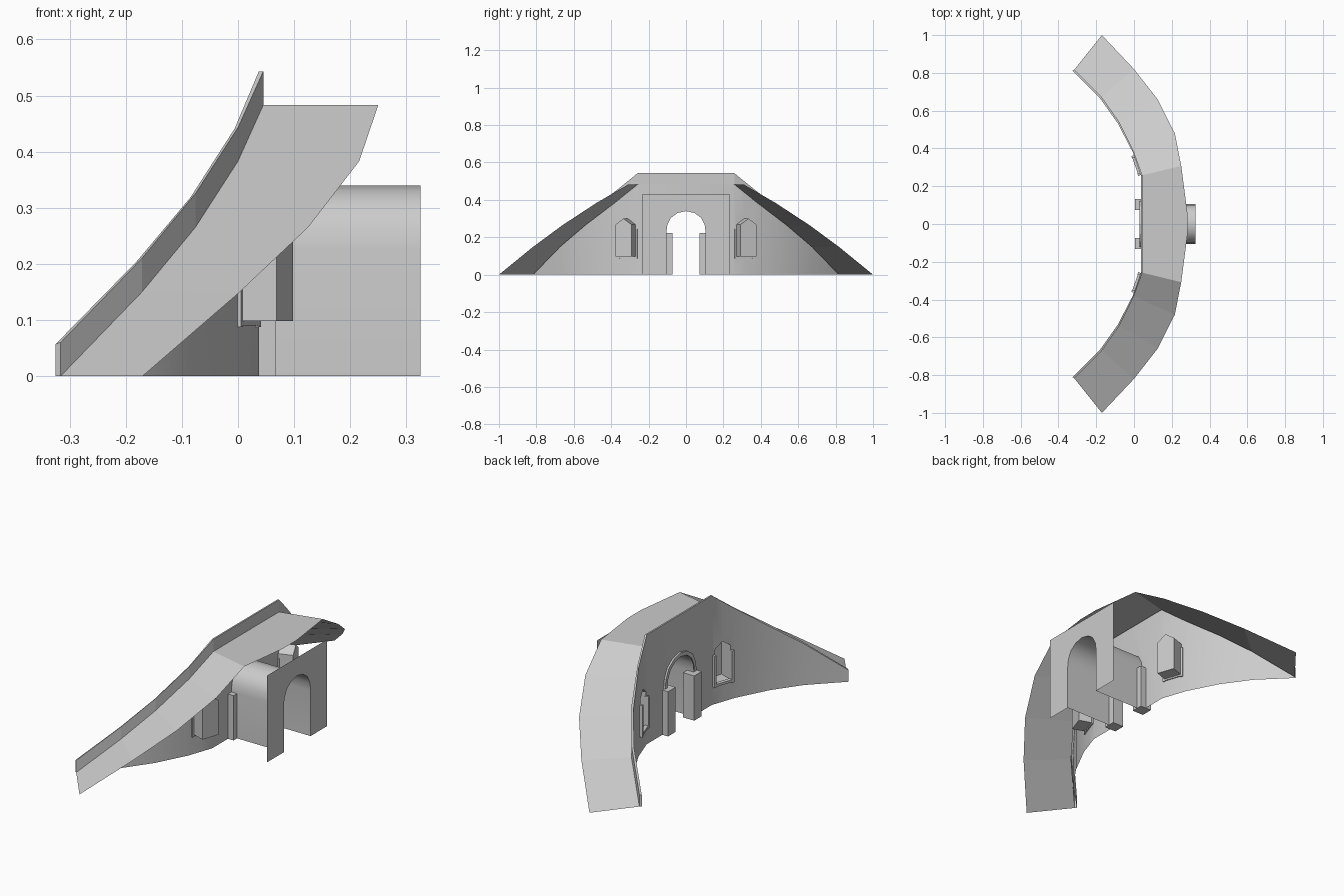
import bpy, bmesh
from mathutils import Vector

if "Cube" in bpy.data.objects:
    bpy.data.objects.remove(bpy.data.objects["Cube"])

def make(name, faces, smooth=False):
    """Build one object from a list of polygons, welding shared points."""
    bm = bmesh.new()
    for f in faces:
        bm.faces.new([bm.verts.new(p) for p in f])
    bmesh.ops.remove_doubles(bm, verts=bm.verts, dist=0.0005)
    bmesh.ops.recalc_face_normals(bm, faces=bm.faces)
    me = bpy.data.meshes.new(name)
    bm.to_mesh(me)
    bm.free()
    ob = bpy.data.objects.new(name, me)
    bpy.context.collection.objects.link(ob)
    if smooth:
        bpy.context.view_layer.objects.active = ob
        ob.select_set(True)
        bpy.ops.object.shade_smooth_by_angle()
        ob.select_set(False)
    return ob

def strip(a, b, closed=False):
    """Quads between two equal-length rows of points."""
    n = len(a)
    return [(a[i], a[(i + 1) % n], b[(i + 1) % n], b[i])
            for i in range(n if closed else n - 1)]

def box(at, u0, u1, z0, z1, d0, d1):
    """Box in a local frame: along wall, height, depth."""
    lo = [at(u, z0, d) for u, d in ((u0, d0), (u1, d0), (u1, d1), (u0, d1))]
    hi = [at(u, z1, d) for u, d in ((u0, d0), (u1, d0), (u1, d1), (u0, d1))]
    return strip(lo, hi, True) + [lo, hi]

# Plan of one half, from the centre out to the low end: x, y, roof height
INNER = [(.045, .258, .483), (0, .382, .383), (-.076, .537, .265),
         (-.171, .672, .15), (-.316, .817, 0)]
FRONT = [(.037, .255, .543), (-.006, .379, .441), (-.085, .532, .318),
         (-.18, .666, .205), (-.325, .811, .057)]
OUTER = [(.25, .308, .483), (.216, .48, .383), (.125, .66, .265),
         (0, .82, .147), (-.17, 1.0, 0)]

def both(row):
    """Full row from -y to +y."""
    return [(x, -y, z) for x, y, z in reversed(row)] + list(row)

# Sloping roof
mid = [(.283, .055, .483)]
roof = []
for s in (-1, 1):
    roof += strip([(x, s * y, z) for x, y, z in INNER],
                  [(x, s * y, z) for x, y, z in OUTER])
roof.append([(.045, -.258, .483), (.25, -.308, .483), (.283, -.055, .483),
             (.283, .055, .483), (.25, .308, .483), (.045, .258, .483)])
make("roof", roof)

# Parapet top, back and ends
front, inner = both(FRONT), both(INNER)
raised = [(x, y, z + .06) for x, y, z in inner]
ends = [[front[i], raised[i], inner[i], (front[i][0], front[i][1], 0)] for i in (0, -1)]
make("parapet", strip(front, raised) + strip(raised, inner) + ends)

# Door arch outline (y, z)
half = [(.105, 0), (.105, .225), (.1, .265), (.08, .305), (.045, .33)]
ARCH = half + [(0, .34)] + [(-y, z) for y, z in reversed(half)]

def arch_panel(x, w, h):
    """Flat panel with the door arch cut out, as two halves."""
    out = []
    for s in (-1, 1):
        edge = [(x, s * y, z) for y, z in half] + [(x, 0, .34)]
        out.append(edge + [(x, 0, h), (x, s * w, h), (x, s * w, 0)])
    return out

# Curved wall with window and door openings
WC, WH, Z0, Z1, Z2 = .06, .045, .098, .268, .3
wall = arch_panel(.037, .255, .543)
for s in (-1, 1):
    p = [Vector((x, s * y, 0)) for x, y, z in FRONT]
    L = (p[1] - p[0]).length
    t = (p[1] - p[0]) / L
    n = Vector((-t.y * -s, t.x * -s, 0))   # points behind the wall
    if n.x < 0:
        n = -n

    def at(u, z, d=0, o=p[0], t=t, n=n):
        return tuple(o + t * u + n * d + Vector((0, 0, z)))

    top = .543 + (.441 - .543) * WC / L
    for e, far, zt in ((-1, 0, .543), (1, L, .441)):
        wall.append([at(far, 0), at(WC, 0), at(WC, Z0), at(WC + e * WH, Z0),
                     at(WC + e * WH, Z1), at(WC, Z2), at(WC, top), at(far, zt)])
    row = [(x, s * y, z) for x, y, z in FRONT[1:]]
    wall += strip([(x, y, 0) for x, y, z in row], row)

    # Window recess, closed at the back
    side = "left" if s < 0 else "right"
    shape = [(WC - WH, Z0), (WC + WH, Z0), (WC + WH, Z1), (WC, Z2), (WC - WH, Z1)]
    a = [at(u, z) for u, z in shape]
    b = [at(u, z, .07) for u, z in shape]
    make("window_recess_" + side, strip(a, b, True) + [b])

    # Window jambs and sill
    trim = box(at, WC - WH - .006, WC + WH + .006, .09, Z0 + .004, -.012, .006)
    for e in (-1, 1):
        c = WC + e * (WH + .004)
        trim += box(at, c - .006, c + .006, .087, .245, -.014, .006)
    make("window_frame_" + side, trim)
make("curved_wall", wall, True)

# Entrance tunnel and its end panel
make("tunnel", strip([(.03, y, z) for y, z in ARCH],
                     [(.325, y, z) for y, z in ARCH]), True)
make("end_panel", arch_panel(.325, .235, .43))

# Arch moulding around the door
arc = ARCH[1:-1]
big = [(y * 1.17, .225 + (z - .225) * 1.17) for y, z in arc]
make("door_moulding",
     strip([(.028, y, z) for y, z in arc], [(.028, y, z) for y, z in big])
     + strip([(.028, y, z) for y, z in big], [(.037, y, z) for y, z in big]))

# Door posts
for s, side in ((-1, "left"), (1, "right")):
    make("door_post_" + side,
         box(lambda u, z, d: (d, s * u, z), .073, .132, 0, .222, .006, .068))
